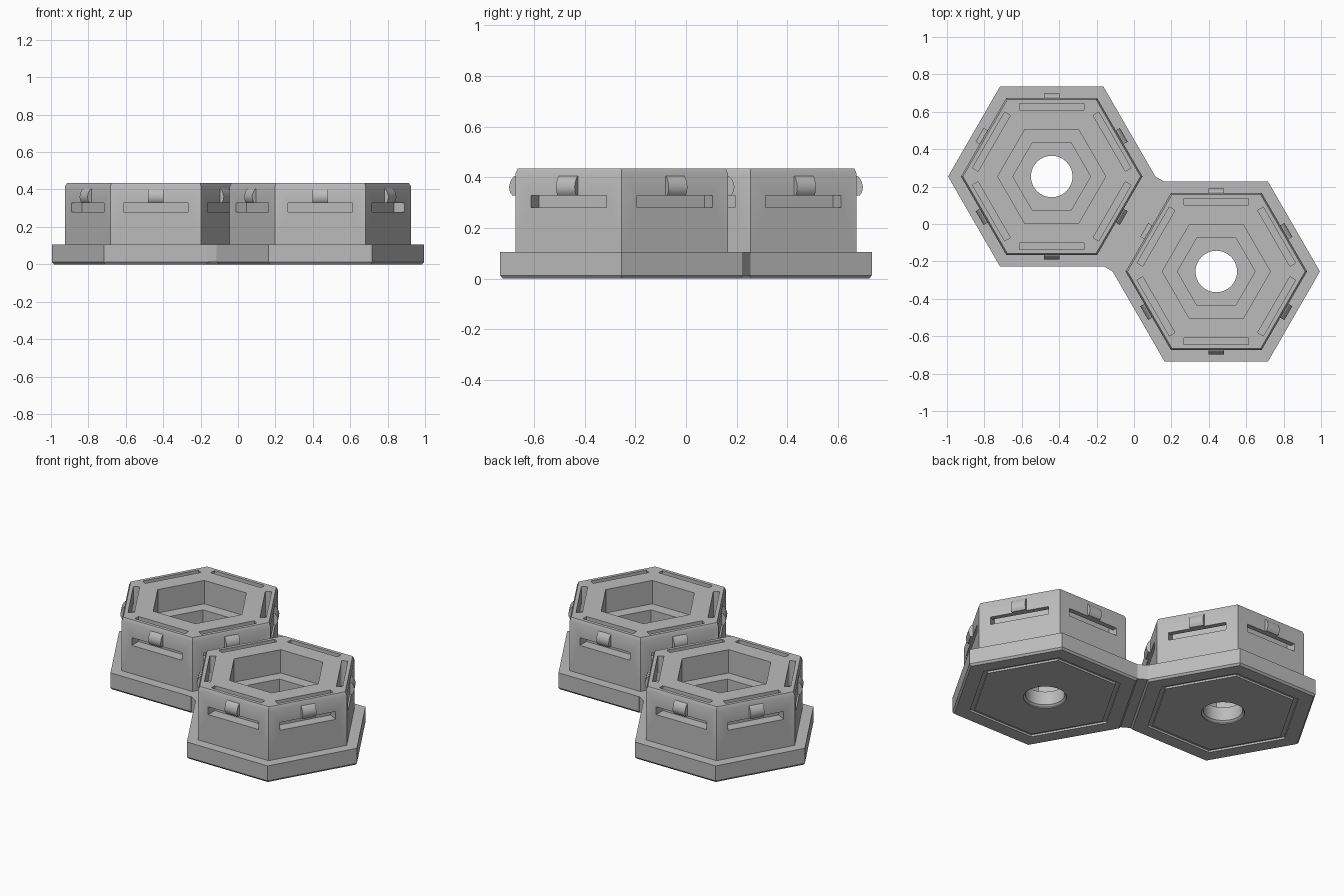
import bpy
import bmesh
from math import cos, sin, radians, sqrt
from mathutils import Matrix, Vector

cube = bpy.data.objects.get("Cube")
if cube:
    bpy.data.objects.remove(cube, do_unlink=True)

GREY = (0.5, 0.5, 0.5, 1)
grey = bpy.data.materials.new("plain grey")
grey.use_nodes = True
grey.diffuse_color = GREY
grey.node_tree.nodes["Principled BSDF"].inputs["Base Color"].default_value = GREY

CENTRES = {"back_right": Vector((-0.44, 0.254, 0)), "front_left": Vector((0.44, -0.254, 0))}
SIDE_ANGLES = [30 + 60 * i for i in range(6)]


def finish(bm, name, location=(0, 0, 0)):
    bmesh.ops.recalc_face_normals(bm, faces=bm.faces)
    mesh = bpy.data.meshes.new(name)
    bm.to_mesh(mesh)
    bm.free()
    mesh.materials.append(grey)
    obj = bpy.data.objects.new(name, mesh)
    obj.location = location
    bpy.context.collection.objects.link(obj)
    return obj


def extrude_profile(bm, profile, width, angle):
    """Closed (radius, z) outline, extruded along one side of the hexagon."""
    turn = Matrix.Rotation(radians(angle), 3, "Z")
    ends = [[bm.verts.new(turn @ Vector((r, s * width / 2, z))) for r, z in profile]
            for s in (-1, 1)]
    bm.faces.new(ends[0])
    bm.faces.new(ends[1][::-1])
    for i in range(len(profile)):
        j = (i + 1) % len(profile)
        bm.faces.new((ends[0][i], ends[0][j], ends[1][j], ends[1][i]))


def stacked_rings(profile, sides, name, location):
    """Capped rings of (radius, z) joined in order."""
    bm = bmesh.new()
    rings = [[bm.verts.new((r * cos(radians(360 * i / sides)), r * sin(radians(360 * i / sides)), z))
              for i in range(sides)] for r, z in profile]
    bm.faces.new(rings[0])
    bm.faces.new(rings[-1])
    for low, high in zip(rings, rings[1:]):
        for i in range(sides):
            j = (i + 1) % sides
            bm.faces.new((low[i], low[j], high[j], high[i]))
    return finish(bm, name, location)


def cut(obj, cutter):
    mod = obj.modifiers.new("cut", "BOOLEAN")
    mod.operation = "DIFFERENCE"
    mod.solver = "EXACT"
    mod.object = cutter
    bpy.context.view_layer.update()
    result = bpy.data.meshes.new_from_object(obj.evaluated_get(bpy.context.evaluated_depsgraph_get()))
    obj.modifiers.clear()
    obj.data = result
    bpy.data.objects.remove(cutter, do_unlink=True)


def smooth(obj):
    bpy.ops.object.select_all(action="DESELECT")
    obj.select_set(True)
    bpy.context.view_layer.objects.active = obj
    bpy.ops.object.shade_smooth_by_angle(angle=radians(30))


# Flat-to-centre distances: underside groove, base plate, body, stepped well
CELL = [(0.365, 0), (0.365, 0.012), (0.39, 0.012), (0.39, 0), (0.47, 0), (0.48, 0.012),
        (0.48, 0.105), (0.42, 0.105), (0.42, 0.415), (0.411, 0.435),
        (0.25, 0.435), (0.25, 0.29), (0.18, 0.29), (0.18, 0.1)]
HOLE = [(0.122, -0.02), (0.122, 0.006), (0.111, 0.016), (0.111, 0.2)]
SLOT = [(0.355, 0.28), (0.46, 0.28), (0.46, 0.328), (0.39, 0.328), (0.39, 0.46), (0.355, 0.46)]
CLIP = [(0.41, 0.328), (0.432, 0.328), (0.439, 0.337), (0.444, 0.35), (0.445, 0.364),
        (0.441, 0.38), (0.434, 0.394), (0.425, 0.404), (0.41, 0.408)]

for place, centre in CENTRES.items():
    # Hexagonal cell with its base and well
    cell = stacked_rings([(a * 2 / sqrt(3), z) for a, z in CELL], 6, place + "_cell", centre)

    # Bent slots from the side faces up to the rim
    bm = bmesh.new()
    for angle in SIDE_ANGLES:
        extrude_profile(bm, SLOT, 0.345, angle)
    cut(cell, finish(bm, "slot_cutter", centre))

    # Round hole through the floor
    cut(cell, stacked_rings(HOLE, 48, "hole_cutter", centre))
    smooth(cell)

    # Rounded clips over the side slots
    bm = bmesh.new()
    for angle in SIDE_ANGLES:
        extrude_profile(bm, CLIP, 0.085, angle)
    smooth(finish(bm, place + "_clips", centre))

# Strip joining the two base plates
bm = bmesh.new()
extrude_profile(bm, [(-0.03, 0.012), (0.03, 0.012), (0.03, 0.105), (-0.03, 0.105)], 0.554, -30)
finish(bm, "joining_strip")
